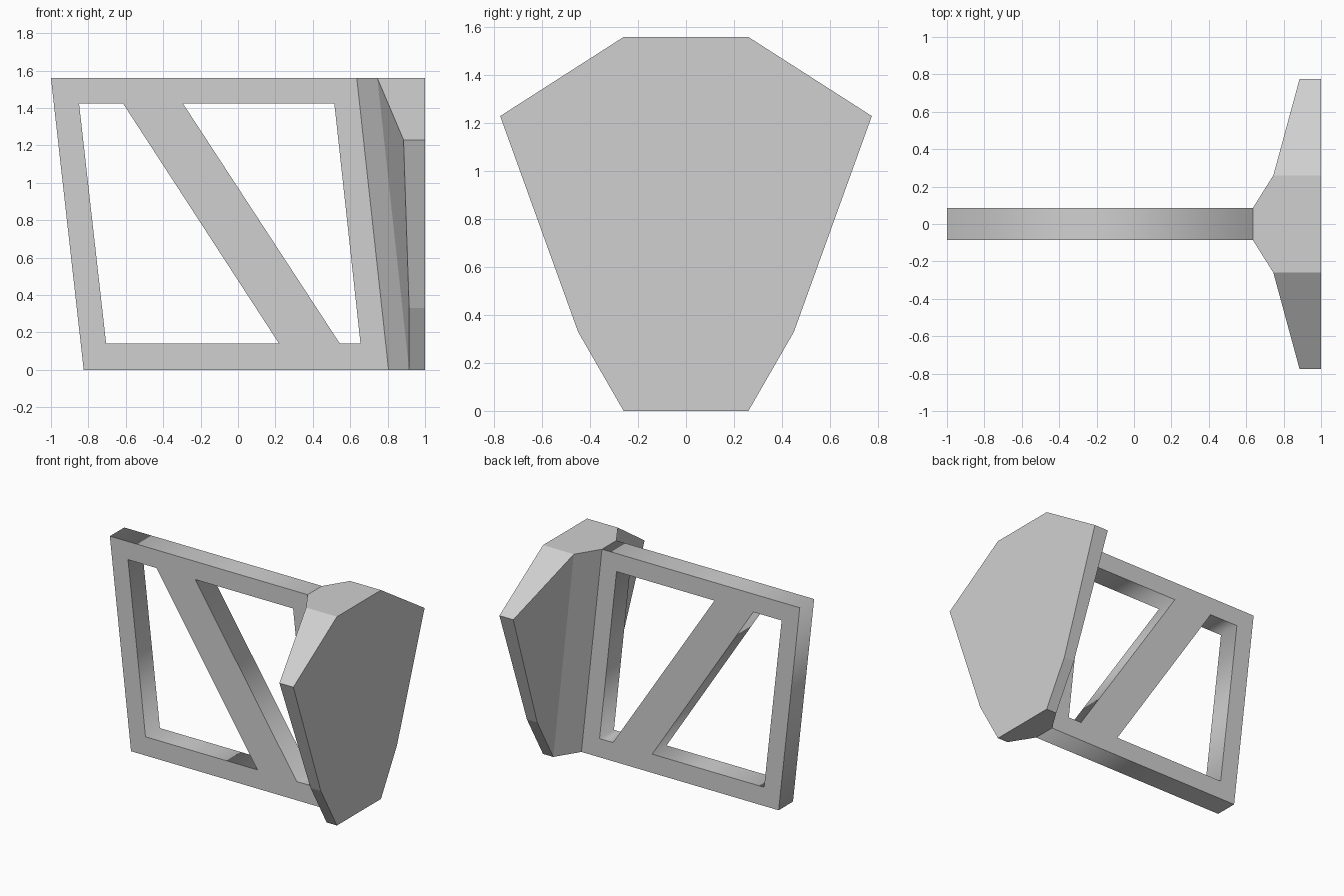
import bpy, bmesh
from math import radians

cube = bpy.data.objects.get("Cube")
if cube:
    bpy.data.objects.remove(cube, do_unlink=True)

# One plain grey for everything
GREY = (0.63, 0.63, 0.63, 1)
grey = bpy.data.materials.new("light grey")
grey.diffuse_color = GREY
grey.use_nodes = True
grey.node_tree.nodes["Principled BSDF"].inputs["Base Color"].default_value = GREY

TOP = 1.56
HALF = 0.085  # half thickness of the frame

# Frame: slanted outline with two cut-outs that leave a diagonal brace
outline = [(-1, TOP), (0.635, TOP), (0.805, 0), (-0.825, 0)]
outer_hole = [(-0.85, 1.425), (-0.615, 1.425), (0.22, 0.14), (-0.705, 0.14)]
inner_hole = [(-0.295, 1.425), (0.515, 1.425), (0.655, 0.14), (0.545, 0.14)]

curve = bpy.data.curves.new("braced_frame", "CURVE")
curve.dimensions = "2D"
curve.fill_mode = "BOTH"
curve.extrude = HALF
for loop in (outline, outer_hole, inner_hole):
    spline = curve.splines.new("POLY")
    spline.points.add(len(loop) - 1)
    for point, (x, z) in zip(spline.points, loop):
        point.co = (x, z, 0, 1)
    spline.use_cyclic_u = True
frame = bpy.data.objects.new("braced_frame", curve)
bpy.context.collection.objects.link(frame)
frame.rotation_euler.x = radians(90)
curve.materials.append(grey)
bpy.ops.object.select_all(action="DESELECT")
frame.select_set(True)
bpy.context.view_layer.objects.active = frame
bpy.ops.object.convert(target="MESH")

# End plate: faceted outline, half of it as (back x, y, z) from top to bottom
rim = [(0.745, 0.26, TOP), (0.885, 0.775, 1.23), (0.915, 0.45, 0.33), (0.915, 0.26, 0)]
neck = [(0.635, HALF, TOP), (0.805, HALF, 0)]

bm = bmesh.new()
sides = []
for s in (1, -1):
    back = [bm.verts.new((x, s * y, z)) for x, y, z in rim]
    face = [bm.verts.new((1, s * y, z)) for x, y, z in rim]
    root = [bm.verts.new((x, s * y, z)) for x, y, z in neck]
    for i in range(3):
        bm.faces.new((back[i], back[i + 1], face[i + 1], face[i]))
    bm.faces.new(back)                                    # wing back
    bm.faces.new((root[0], back[0], back[3], root[1]))    # flare to the frame
    sides.append((back, face, root))
(lb, lf, lr), (rb, rf, rr) = sides
bm.faces.new(lf + rf[::-1])                               # large flat face
for i, k in ((0, 0), (3, 1)):                             # top and bottom caps
    bm.faces.new((lf[i], lb[i], lr[k], rr[k], rb[i], rf[i]))
bm.faces.new((lr[0], lr[1], rr[1], rr[0]))                # joint with the frame
bmesh.ops.recalc_face_normals(bm, faces=bm.faces)
mesh = bpy.data.meshes.new("end_plate")
bm.to_mesh(mesh)
bm.free()
mesh.materials.append(grey)
plate = bpy.data.objects.new("end_plate", mesh)
bpy.context.collection.objects.link(plate)
